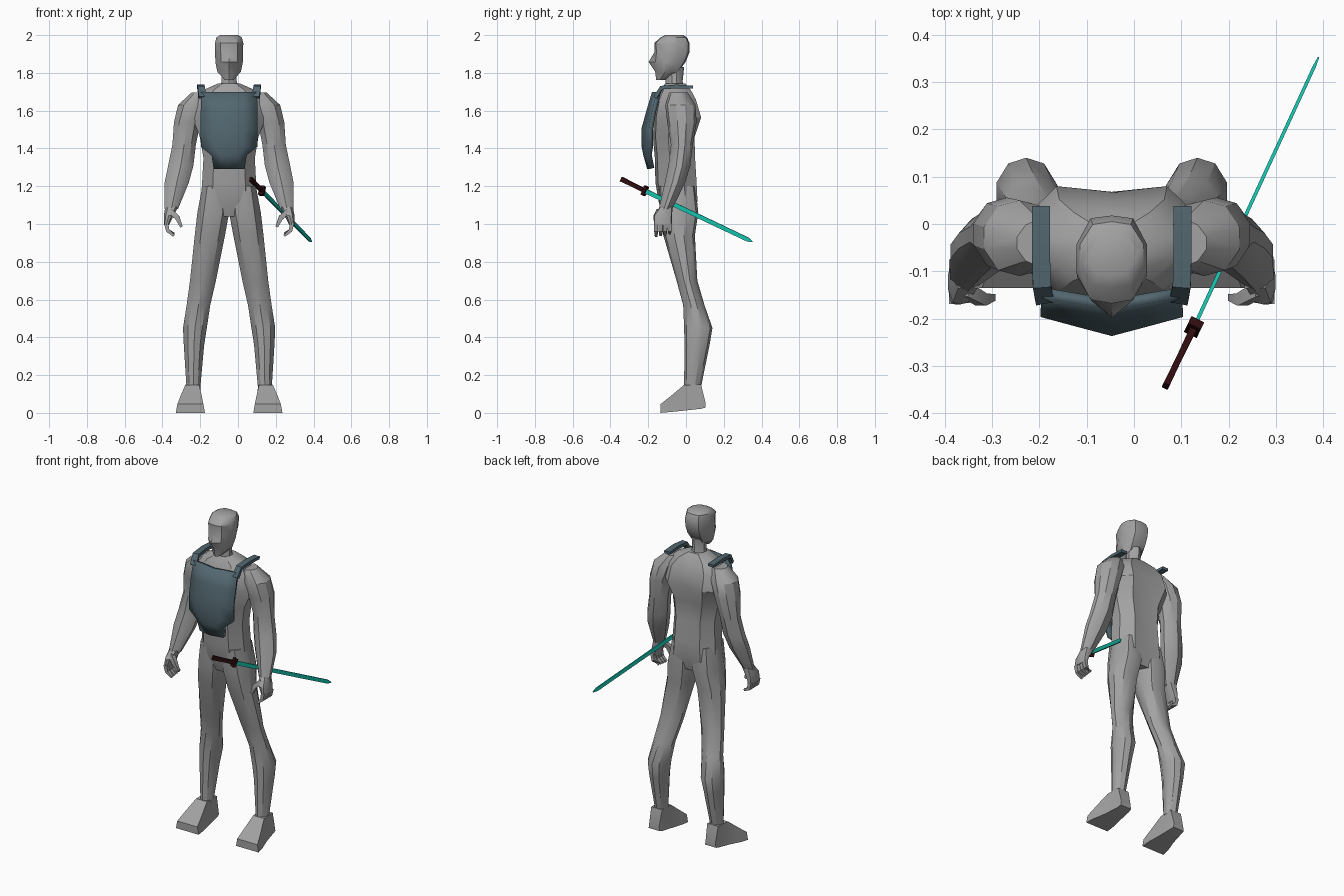
import bpy, bmesh, math
from mathutils import Vector

CX = -0.047  # the figure's own centre line


def material(name, rgb):
    m = bpy.data.materials.new(name)
    m.diffuse_color = (*rgb, 1)
    return m


GREY = material("body grey", (0.36, 0.36, 0.36))
SLATE = material("armour slate", (0.085, 0.135, 0.16))
TEAL = material("blade teal", (0.008, 0.55, 0.43))
MAROON = material("hilt maroon", (0.03, 0.004, 0.005))


def finish(name, bm, mat, angle=32):
    bmesh.ops.recalc_face_normals(bm, faces=bm.faces)
    me = bpy.data.meshes.new(name)
    bm.to_mesh(me)
    bm.free()
    me.materials.append(mat)
    me.shade_smooth()
    me.set_sharp_from_angle(angle=math.radians(angle))
    ob = bpy.data.objects.new(name, me)
    bpy.context.collection.objects.link(ob)
    return ob


def loft(name, rings, mat, angle=32):
    """Skin a list of equal-length point rings and cap both ends."""
    bm = bmesh.new()
    vs = [[bm.verts.new(p) for p in r] for r in rings]
    n = len(vs[0])
    for a, b in zip(vs, vs[1:]):
        for i in range(n):
            j = (i + 1) % n
            bm.faces.new((a[i], a[j], b[j], b[i]))
    bm.faces.new(vs[0])
    bm.faces.new(vs[-1])
    return finish(name, bm, mat, angle)


def section(cx, hw, yf, yb, z, fr=0.012, br=0.012, s=1):
    """Ten-sided horizontal section; fr and br set the front and back ridges."""
    f, b = yf + fr, yb - br
    mid, h = (f + b) / 2, (b - f) / 2
    half = [(0.6, b), (1, mid + 0.35 * h), (1, mid - 0.35 * h), (0.6, f)]
    pts = [(0, yb)] + half + [(0, yf)] + [(-u, y) for u, y in reversed(half)]
    return [(CX + s * (cx + u * hw), y, z) for u, y in pts]


def bar(name, path, mat, ref, s=0):
    """Rectangular bar along (x, y, z, width, height); s mirrors body-relative x."""
    pts = [Vector((CX + s * p[0] if s else p[0], p[1], p[2])) for p in path]
    rings = []
    for i, p in enumerate(pts):
        t = (pts[min(i + 1, len(pts) - 1)] - pts[max(i - 1, 0)]).normalized()
        side = t.cross(Vector(ref)).normalized()
        up = side.cross(t)
        w, h = path[i][3] / 2, path[i][4] / 2
        rings.append([p + side * a * w + up * b * h
                      for a, b in ((-1, -1), (1, -1), (1, 1), (-1, 1))])
    return loft(name, rings, mat)


# Head, with a ridged face
loft("head", [section(0, *r) for r in (
    (0.022, -0.158, -0.11, 1.762, 0.008, 0.005),
    (0.062, -0.163, -0.04, 1.805, 0.02, 0.005),
    (0.073, -0.198, -0.002, 1.858, 0.036, 0.008),
    (0.074, -0.168, 0.018, 1.908, 0.012, 0.008),
    (0.075, -0.168, 0.018, 1.958, 0.008, 0.006),
    (0.067, -0.135, 0.005, 1.988, 0.006, 0.006),
    (0.048, -0.11, -0.015, 2.0, 0.004, 0.004))], GREY)

# Neck
loft("neck", [section(0, *r) for r in (
    (0.06, -0.115, 0.0, 1.70), (0.04, -0.108, -0.018, 1.755),
    (0.04, -0.115, -0.01, 1.83))], GREY)

# Torso, with a hollow along the spine
loft("torso", [section(0, *r) for r in (
    (0.05, -0.12, 0.035, 1.04, 0.01, 0.0),
    (0.15, -0.145, 0.055, 1.12, 0.012, -0.006),
    (0.143, -0.162, 0.05, 1.22, 0.014, -0.006),
    (0.136, -0.165, 0.04, 1.35, 0.014, -0.008),
    (0.155, -0.175, 0.035, 1.46, 0.014, -0.01),
    (0.195, -0.17, 0.068, 1.565, 0.012, -0.012),
    (0.185, -0.15, 0.048, 1.66, 0.01, -0.004),
    (0.135, -0.13, 0.025, 1.71, 0.01, 0.0),
    (0.055, -0.11, -0.005, 1.745, 0.01, 0.0))], GREY)

for s, word in ((1, "left"), (-1, "right")):
    # Leg: z, inner x, outer x, front y, back y
    loft(word + "_leg", [section((a + b) / 2, (b - a) / 2, f, k, z, s=s)
                         for z, a, b, f, k in (
        (1.20, 0.01, 0.142, -0.145, 0.05), (1.06, 0.0, 0.168, -0.14, 0.065),
        (0.94, 0.022, 0.182, -0.12, 0.047), (0.70, 0.07, 0.207, -0.05, 0.06),
        (0.57, 0.10, 0.225, -0.015, 0.098), (0.45, 0.118, 0.244, -0.01, 0.14),
        (0.36, 0.132, 0.24, -0.008, 0.125), (0.14, 0.152, 0.226, -0.01, 0.08))], GREY)

    # Foot: y, inner x, outer x, sole z, top z
    loft(word + "_foot", [[(CX + s * x, y, z) for x, z in
                           ((a, lo), (b, lo), (b - t, hi), (a + t, hi))]
                          for y, a, b, lo, hi, t in (
        (0.103, 0.155, 0.23, 0.028, 0.055, 0.004),
        (0.08, 0.15, 0.232, 0.022, 0.15, 0.004),
        (-0.01, 0.14, 0.25, 0.012, 0.148, 0.018),
        (-0.08, 0.13, 0.272, 0.005, 0.09, 0.015),
        (-0.135, 0.128, 0.282, 0.0, 0.046, 0.008))], GREY)

    # Arm: z, centre x, half width, centre y, half depth
    arm = ((1.695, 0.155, 0.045, -0.04, 0.05), (1.63, 0.195, 0.075, -0.03, 0.08),
           (1.54, 0.222, 0.07, -0.022, 0.078), (1.42, 0.238, 0.062, -0.022, 0.058),
           (1.31, 0.256, 0.067, -0.035, 0.058), (1.22, 0.277, 0.064, -0.058, 0.054),
           (1.08, 0.306, 0.036, -0.108, 0.036))
    loft(word + "_arm", [section(x, w, y - d, y + d, z, s=s)
                         for z, x, w, y, d in arm], GREY)

    # Hand: palm, curled fingers and thumb
    palm = ((1.09, 0.304, 0.034, -0.105, 0.034), (1.045, 0.32, 0.026, -0.122, 0.048),
            (0.995, 0.332, 0.014, -0.123, 0.047))
    loft(word + "_palm", [section(x, w, y - d, y + d, z, 0.004, 0.004, s)
                          for z, x, w, y, d in palm], GREY)
    for i in range(4):
        y = -0.158 + i * 0.024
        bar(f"{word}_finger_{i + 1}", [
            (0.333, y, 1.005, 0.022, 0.022), (0.325, y, 0.965, 0.021, 0.02),
            (0.292, y, 0.937 + 0.004 * i, 0.014, 0.012)], GREY, (1, 0, 0.5), s)
    bar(word + "_thumb", [
        (0.31, -0.14, 1.065, 0.03, 0.03), (0.275, -0.16, 1.035, 0.026, 0.026),
        (0.252, -0.155, 0.985, 0.014, 0.014)], GREY, (0, 1, 0), s)

    # Shoulder strap
    bar(word + "_strap", [
        (0.142, -0.16, 1.67, 0.04, 0.02), (0.148, -0.13, 1.722, 0.038, 0.02),
        (0.15, -0.05, 1.728, 0.038, 0.02), (0.15, 0.038, 1.724, 0.038, 0.016)],
        SLATE, (0, 0, 1), s)

# Chest plate: z, half width, centre y, side y
bm = bmesh.new()
rows = []
for z, w, yc, ys in ((1.695, 0.146, -0.17, -0.145), (1.60, 0.148, -0.198, -0.168),
                     (1.50, 0.148, -0.226, -0.186), (1.41, 0.147, -0.224, -0.185),
                     (1.365, 0.09, -0.215, -0.192), (1.295, 0.08, -0.195, -0.178)):
    rows.append([bm.verts.new((CX + u * w, yc + (ys - yc) * abs(u), z))
                 for u in (-1, -0.5, 0, 0.5, 1)])
for a, b in zip(rows, rows[1:]):
    for i in range(4):
        bm.faces.new((a[i], a[i + 1], b[i + 1], b[i]))
plate = finish("chest_plate", bm, SLATE)
mod = plate.modifiers.new("thickness", "SOLIDIFY")
mod.thickness = 0.022
mod.offset = 0

# Sword slung at the hip
pommel, guard, tip = (Vector((0.067, -0.343, 1.238)), Vector((0.127, -0.218, 1.176)),
                      Vector((0.39, 0.352, 0.906)))


def span(a, b, *stops):
    return [(*a.lerp(b, t), w, h) for t, w, h in stops]


bar("sword_blade", span(guard, tip, (0, 0.008, 0.024), (0.96, 0.007, 0.022),
                        (1, 0.003, 0.005)), TEAL, (0, 0, 1))
bar("sword_handle", span(pommel, guard, (0, 0.014, 0.026), (0.5, 0.013, 0.022),
                         (1, 0.015, 0.024)), MAROON, (0, 0, 1))
bar("sword_guard", span(pommel, guard, (0.94, 0.03, 0.05), (1.06, 0.03, 0.05)),
    MAROON, (0, 0, 1))
